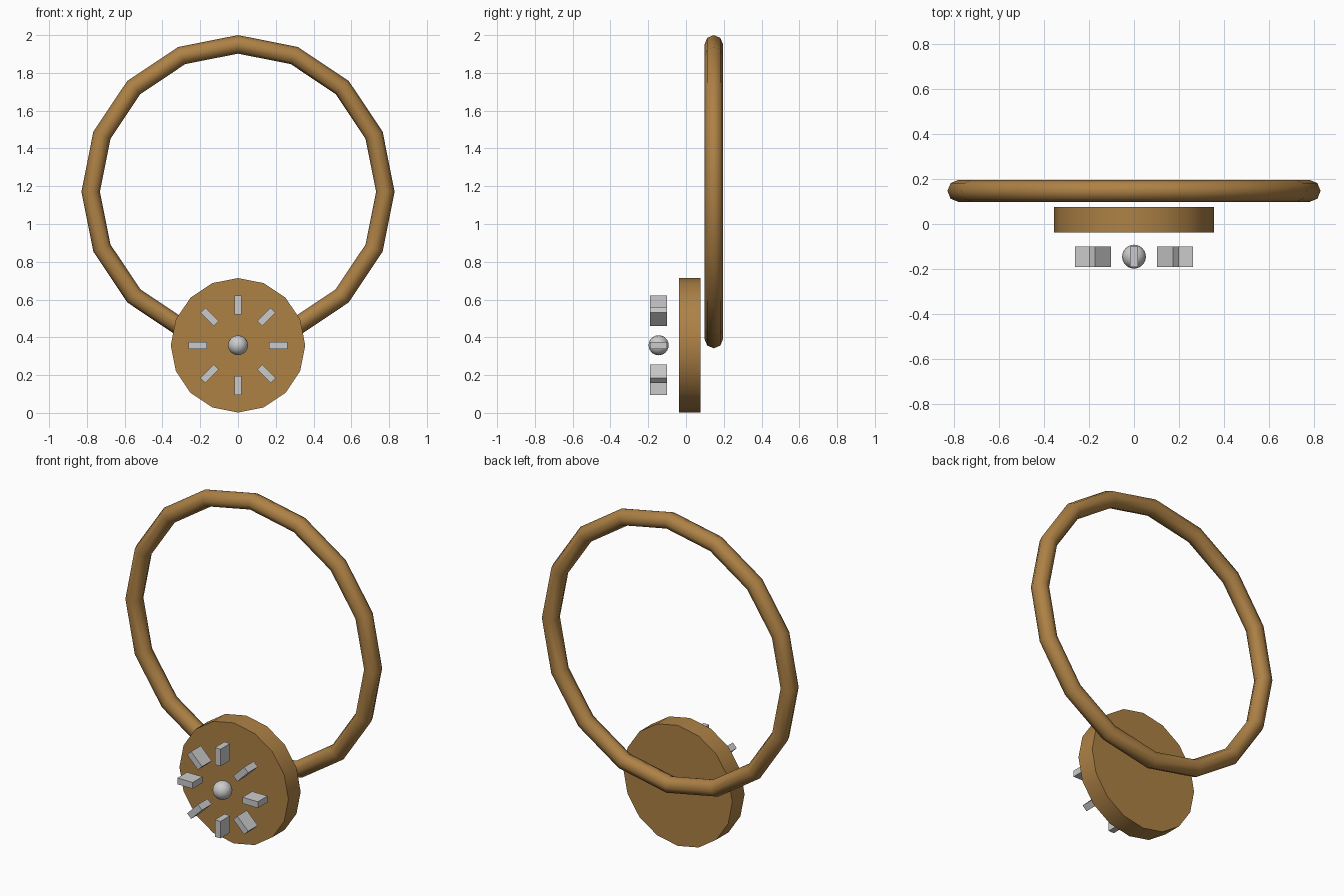
import bpy
from math import pi, sin, cos

if "Cube" in bpy.data.objects:
    bpy.data.objects.remove(bpy.data.objects["Cube"])

CZ = 0.358        # height of the disc centre
FRONT_Y = -0.145  # depth of the studs and ball

wood = bpy.data.materials.new("wood")
wood.diffuse_color = (0.42, 0.22, 0.06, 1)
wood.use_nodes = True
wood.node_tree.nodes["Principled BSDF"].inputs["Base Color"].default_value = wood.diffuse_color


def finish(name, mat=None, smooth=True):
    ob = bpy.context.object
    ob.name = name
    if mat:
        ob.data.materials.append(mat)
    if smooth:
        bpy.ops.object.shade_smooth_by_angle(angle=pi / 4.2 if name != "hoop" else pi / 3.5)
    return ob


# Hoop: 16-sided ring of octagonal section
bpy.ops.mesh.primitive_torus_add(major_segments=16, minor_segments=8,
                                 major_radius=0.78, minor_radius=0.049,
                                 location=(0, 0.147, 1.171), rotation=(pi / 2, 0, 0))
finish("hoop", wood)

# Round base plate
bpy.ops.mesh.primitive_cylinder_add(vertices=16, radius=0.356, depth=0.114,
                                    location=(0, 0.019, CZ), rotation=(pi / 2, 0, 0))
finish("disc", wood)

# Centre ball
bpy.ops.mesh.primitive_uv_sphere_add(segments=16, ring_count=12, radius=0.053,
                                     location=(0, FRONT_Y, CZ), rotation=(pi / 2, 0, 0))
finish("centre_ball")

# Eight radial studs floating in front of the plate
for i in range(8):
    a = i * pi / 4
    bpy.ops.mesh.primitive_cube_add(size=1, location=(0.213 * cos(a), FRONT_Y, CZ + 0.213 * sin(a)),
                                    rotation=(0, -a, 0))
    bpy.context.object.scale = (0.1, 0.09, 0.037)
    finish(f"stud_{i + 1}", smooth=False)
